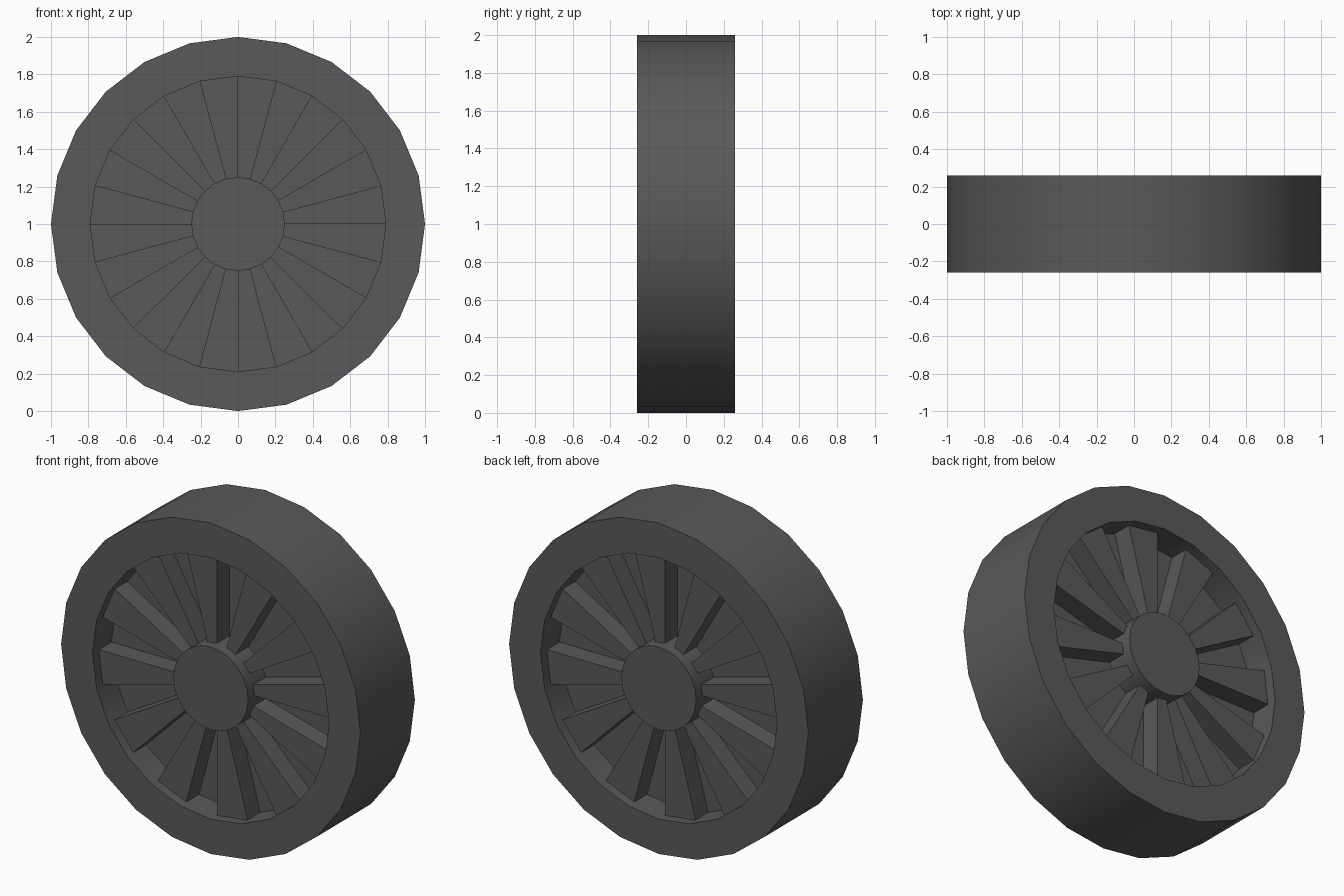
import bpy, bmesh
from math import cos, sin, radians, tau

if "Cube" in bpy.data.objects:
    bpy.data.objects.remove(bpy.data.objects["Cube"])

N = 24                 # sides and spoke slots
R_OUT, R_IN, R_HUB = 1.0, 0.79, 0.25
HALF = 0.26            # half width of rim and hub
NEAR, FAR = 0.20, 0.08  # raised and recessed spoke depths

dark = bpy.data.materials.new("dark_grey")
dark.diffuse_color = (0.1, 0.1, 0.1, 1)
dark.use_nodes = True
dark.node_tree.nodes["Principled BSDF"].inputs["Base Color"].default_value = dark.diffuse_color


def pt(r, i, y):
    a = tau * i / N
    return (r * cos(a), y, 1 + r * sin(a))


def finish(bm, name):
    bmesh.ops.remove_doubles(bm, verts=bm.verts, dist=1e-5)
    bmesh.ops.recalc_face_normals(bm, faces=bm.faces)
    mesh = bpy.data.meshes.new(name)
    bm.to_mesh(mesh)
    bm.free()
    mesh.materials.append(dark)
    ob = bpy.data.objects.new(name, mesh)
    bpy.context.collection.objects.link(ob)
    bpy.ops.object.select_all(action='DESELECT')
    ob.select_set(True)
    bpy.context.view_layer.objects.active = ob
    bpy.ops.object.shade_smooth_by_angle(angle=radians(30))
    return ob


def quad(bm, *pts):
    bm.faces.new([bm.verts.new(p) for p in pts])


# Rim: square ring profile swept round the axle
bm = bmesh.new()
profile = [(R_OUT, -HALF), (R_OUT, HALF), (R_IN, HALF), (R_IN, -HALF)]
for i in range(N):
    for (r0, y0), (r1, y1) in zip(profile, profile[1:] + profile[:1]):
        quad(bm, pt(r0, i, y0), pt(r1, i, y1), pt(r1, i + 1, y1), pt(r0, i + 1, y0))
finish(bm, "rim")

# Hub: solid cylinder
bm = bmesh.new()
for i in range(N):
    quad(bm, pt(R_HUB, i, -HALF), pt(R_HUB, i, HALF),
         pt(R_HUB, i + 1, HALF), pt(R_HUB, i + 1, -HALF))
for y in (-HALF, HALF):
    quad(bm, *[pt(R_HUB, i, y) for i in range(N)])
finish(bm, "hub")

# Spokes: wedges alternately raised at the front and at the back
bm = bmesh.new()
for i in range(N):
    front, back = (-NEAR, FAR) if i % 2 == 0 else (-FAR, NEAR)
    for y in (front, back):
        quad(bm, pt(R_HUB, i, y), pt(R_IN, i, y), pt(R_IN, i + 1, y), pt(R_HUB, i + 1, y))
    # step walls between neighbouring wedges
    for s in (-1, 1):
        quad(bm, pt(R_HUB, i, s * FAR), pt(R_IN, i, s * FAR),
             pt(R_IN, i, s * NEAR), pt(R_HUB, i, s * NEAR))
    # inner and outer ends
    for r in (R_HUB, R_IN):
        quad(bm, pt(r, i, front), pt(r, i + 1, front), pt(r, i + 1, back), pt(r, i, back))
finish(bm, "spokes")
